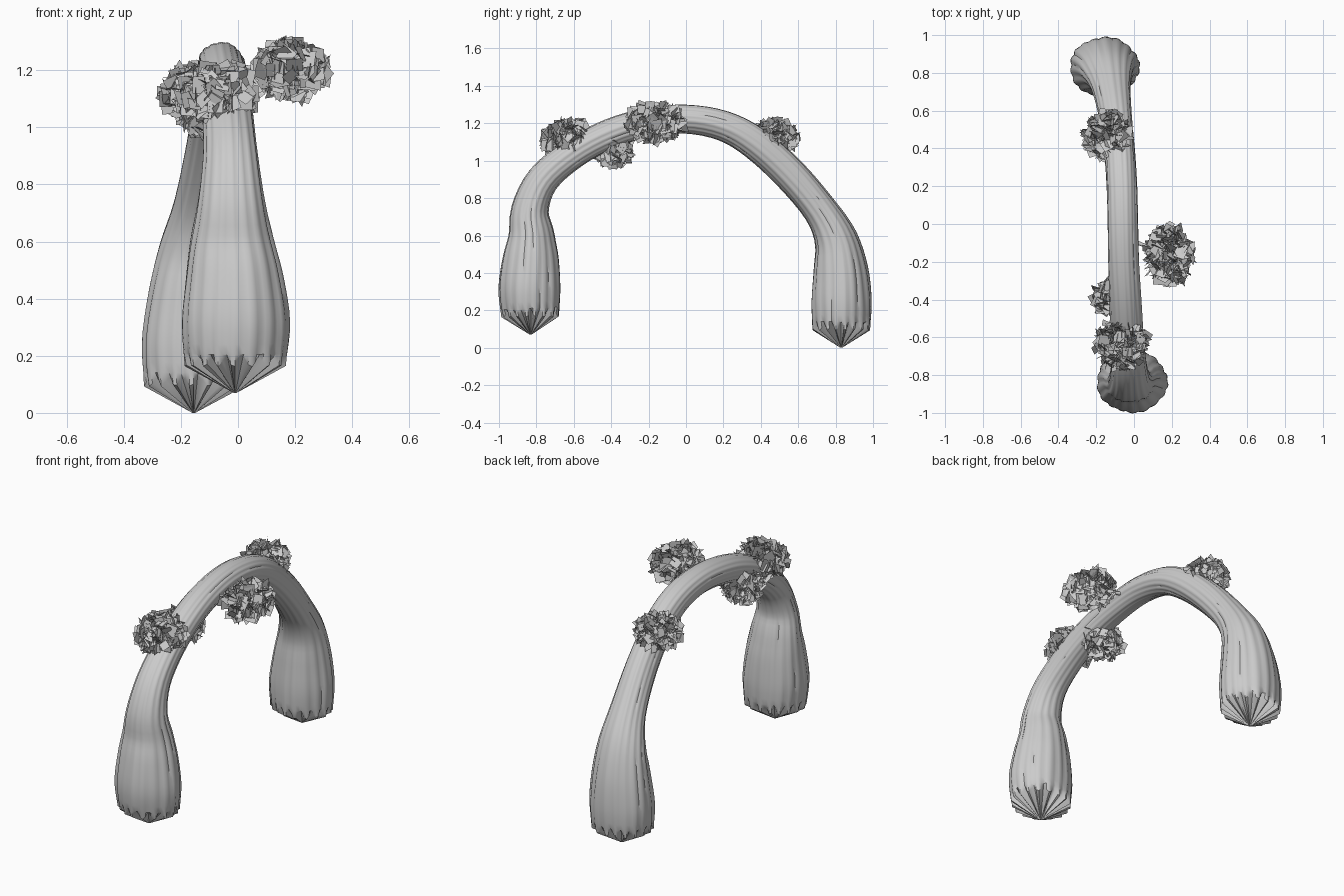
import bpy, bmesh, math, random
from mathutils import Vector, Euler

if "Cube" in bpy.data.objects:
    bpy.data.objects.remove(bpy.data.objects["Cube"])

random.seed(7)

# Arched trunk: centre x, y, z, half width along x, half thickness across the arch
PATH = [
    (-0.01, -0.83, 0.07, 0.005, 0.005), (-0.01, -0.83, 0.175, 0.180, 0.157),
    (-0.01, -0.835, 0.32, 0.192, 0.168), (-0.014, -0.830, 0.48, 0.173, 0.152),
    (-0.02, -0.828, 0.60, 0.150, 0.126), (-0.022, -0.835, 0.74, 0.120, 0.102),
    (-0.025, -0.765, 0.90, 0.098, 0.088), (-0.035, -0.60, 1.04, 0.090, 0.083),
    (-0.045, -0.40, 1.145, 0.086, 0.081), (-0.055, -0.20, 1.203, 0.083, 0.079),
    (-0.06, 0.00, 1.222, 0.082, 0.078), (-0.065, 0.20, 1.187, 0.082, 0.082),
    (-0.075, 0.37, 1.095, 0.083, 0.089), (-0.095, 0.555, 0.93, 0.088, 0.092),
    (-0.12, 0.718, 0.735, 0.105, 0.094), (-0.14, 0.80, 0.58, 0.138, 0.118),
    (-0.15, 0.825, 0.42, 0.168, 0.148), (-0.155, 0.83, 0.25, 0.188, 0.163),
    (-0.155, 0.83, 0.105, 0.180, 0.157), (-0.155, 0.83, 0.00, 0.005, 0.005),
]
SIDES, RIBS, STEPS = 72, 18, 4


def spline(points, steps):
    """Catmull-Rom samples; the two closing cones stay straight."""
    out = [Vector(points[0])]
    for i in range(1, len(points) - 2):
        p0, p1, p2, p3 = (Vector(points[j]) for j in (i - 1, i, i + 1, i + 2))
        if i == 1:
            p0 = 2 * p1 - p2
        if i == len(points) - 3:
            p3 = 2 * p2 - p1
        for k in range(steps):
            t = k / steps
            out.append(0.5 * (2 * p1 + (p2 - p0) * t + (2 * p0 - 5 * p1 + 4 * p2 - p3) * t * t
                              + (3 * p1 - p0 - 3 * p2 + p3) * t ** 3))
    return out + [Vector(points[-2]), Vector(points[-1])]


def make_object(name, bm):
    mesh = bpy.data.meshes.new(name)
    bm.to_mesh(mesh)
    bm.free()
    ob = bpy.data.objects.new(name, mesh)
    bpy.context.collection.objects.link(ob)
    return ob


def make_trunk():
    bm = bmesh.new()
    samples = spline(PATH, STEPS)
    last = len(samples) - 1
    rings = []
    for i, s in enumerate(samples):
        c = Vector(s[:3])
        a, b = samples[max(i - 1, 0)], samples[min(i + 1, last)]
        t = Vector((0, b[1] - a[1], b[2] - a[2])).normalized()
        n = Vector((1, 0, 0)).cross(t)
        depth = 0.05
        if i in (1, last - 1):
            depth = 0.14
        ring = []
        for k in range(SIDES):
            ang = math.tau * k / SIDES
            # rounded bark ribs with shallow grooves, drifting along the arch
            drift = 0.5 * math.sin(i * 0.13) + 0.35 * math.sin(3 * ang + i * 0.09)
            groove = 1 - abs(math.sin(RIBS / 2 * ang + drift))
            f = 1 - depth * groove + 0.018 * math.sin(5 * ang + i * 0.21) - 0.01
            v = c + Vector((s[3] * f * math.cos(ang), 0, 0)) + n * (s[4] * f * math.sin(ang))
            # ribs hang lower than grooves on the base rims
            if i in (1, last - 1):
                v.z += 0.05 * groove - 0.012
            ring.append(bm.verts.new(v))
        rings.append(ring)
    for r0, r1 in zip(rings, rings[1:]):
        for k in range(SIDES):
            j = (k + 1) % SIDES
            bm.faces.new((r0[k], r0[j], r1[j], r1[k]))
    bm.faces.new(rings[0])
    bm.faces.new(rings[-1])
    bmesh.ops.recalc_face_normals(bm, faces=bm.faces)
    ob = make_object("arched_trunk", bm)
    bpy.context.view_layer.objects.active = ob
    ob.select_set(True)
    bpy.ops.object.shade_smooth_by_angle(angle=math.radians(40))
    ob.select_set(False)


def make_leaves(name, centre, radii, count):
    """Round tuft of small square leaf cards turned every way."""
    bm = bmesh.new()
    for _ in range(count):
        d = Vector([random.gauss(0, 1) for _ in range(3)]).normalized()
        d *= 0.88 * random.uniform(0.1, 1) ** 0.45
        pos = Vector(centre) + Vector([d[i] * radii[i] for i in range(3)])
        rot = Euler([random.uniform(0, math.tau) for _ in range(3)])
        h = random.uniform(0.021, 0.032)
        quad = []
        for x, y in ((-h, -h), (h, -h), (h, h), (-h, h)):
            v = Vector((x, y, 0))
            v.rotate(rot)
            quad.append(bm.verts.new(pos + v))
        bm.faces.new(quad)
    make_object(name, bm)


def make_twig(name, start, end):
    curve = bpy.data.curves.new(name, 'CURVE')
    curve.dimensions = '3D'
    curve.bevel_depth = 0.012
    curve.bevel_resolution = 1
    curve.use_fill_caps = True
    sp = curve.splines.new('POLY')
    sp.points.add(1)
    sp.points[0].co = (*start, 1)
    sp.points[1].co = (*end, 1)
    sp.points[1].radius = 0.5
    bpy.context.collection.objects.link(bpy.data.objects.new(name, curve))


make_trunk()

# Leaf tufts and the twigs that carry them: base on trunk, centre, radii, leaf count
TUFTS = [
    ("front", (-0.04, -0.60, 1.05), (-0.065, -0.635, 1.115), (0.155, 0.150, 0.115), 380),
    ("low_side", (-0.05, -0.40, 1.12), (-0.10, -0.385, 1.06), (0.13, 0.11, 0.095), 260),
    ("outer_side", (-0.03, -0.08, 1.21), (0.185, -0.165, 1.205), (0.145, 0.18, 0.11), 420),
    ("back", (-0.08, 0.45, 1.03), (-0.145, 0.47, 1.125), (0.14, 0.135, 0.10), 330),
]
for label, base, centre, radii, count in TUFTS:
    make_twig(label + "_twig", base, centre)
    make_leaves(label + "_leaves", centre, radii, count)
